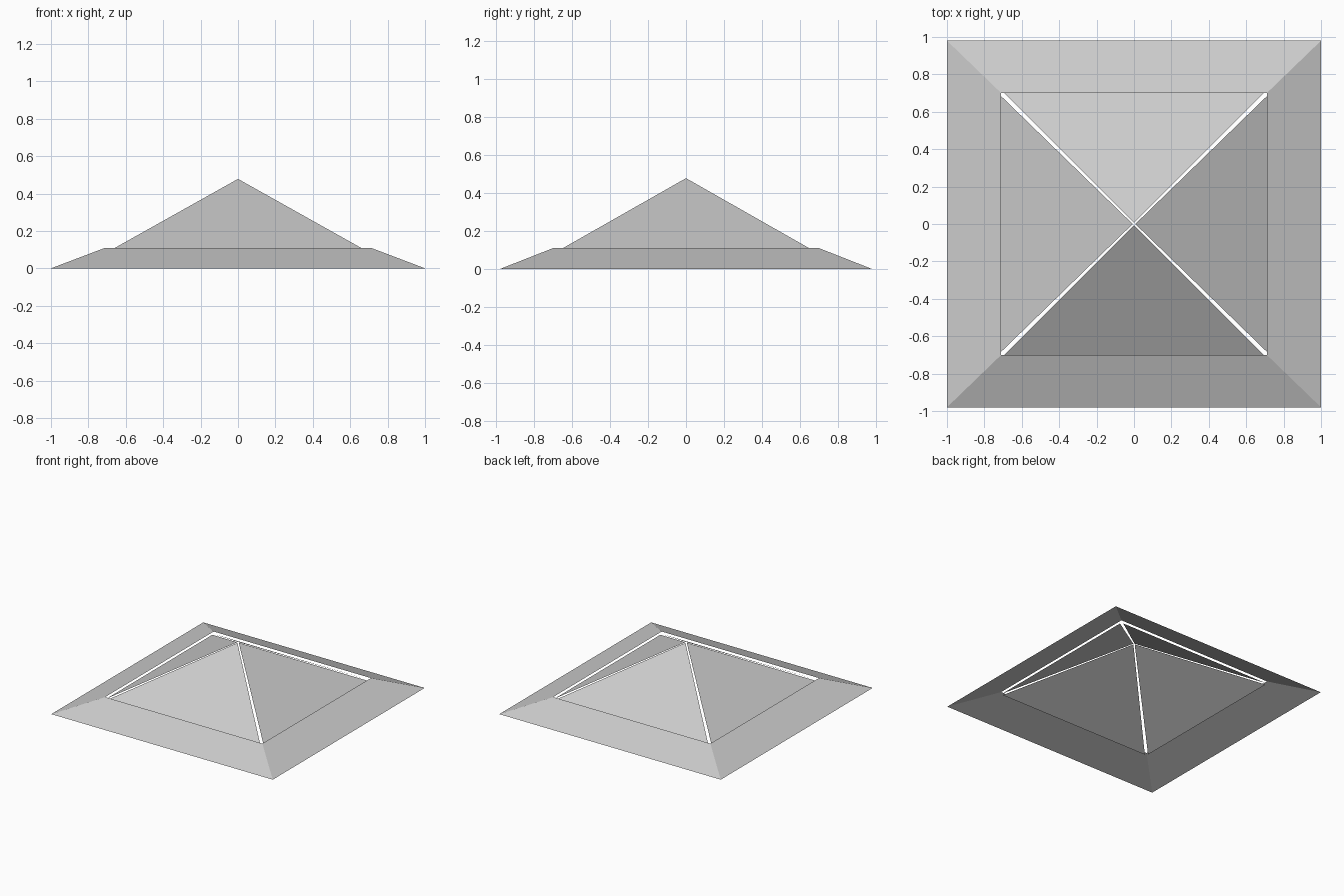
import bpy
from math import pi
from mathutils import Matrix

if "Cube" in bpy.data.objects:
    bpy.data.objects.remove(bpy.data.objects["Cube"])

# Main sizes: outer eave, inner rim of the skirt, sunken upper panels
EAVE_X, EAVE_Y = 1.0, 0.98
RIM_X, RIM_Y, RIM_Z = 0.71, 0.70, 0.11
PANEL_Z, APEX_Z = 0.09, 0.478
HIP_GAP = 0.017


def add_mesh(name, verts, faces):
    mesh = bpy.data.meshes.new(name)
    mesh.from_pydata(verts, [], faces)
    obj = bpy.data.objects.new(name, mesh)
    bpy.context.collection.objects.link(obj)
    return obj


def rectangle(x, y, z):
    return [(-x, -y, z), (x, -y, z), (x, y, z), (-x, y, z)]


# Shallow skirt: four sloping strips, open underneath
add_mesh("lower_skirt",
         rectangle(EAVE_X, EAVE_Y, 0) + rectangle(RIM_X, RIM_Y, RIM_Z),
         [(i, (i + 1) % 4, (i + 1) % 4 + 4, i + 4) for i in range(4)])

# Steeper triangular panels, slightly below the rim, with open gaps at the hips
for i, side in enumerate(("front", "right", "back", "left")):
    half, dist = (RIM_X, RIM_Y) if i % 2 == 0 else (RIM_Y, RIM_X)
    half -= HIP_GAP
    turn = Matrix.Rotation(i * pi / 2, 3, 'Z')
    triangle = Matrix.Identity(3) and [(-half, -dist, PANEL_Z),
                                       (half, -dist, PANEL_Z),
                                       (0, -0.007, APEX_Z)]
    add_mesh(side + "_roof_panel",
             [turn @ Matrix.Translation(p).to_translation() for p in triangle],
             [(0, 1, 2)])
